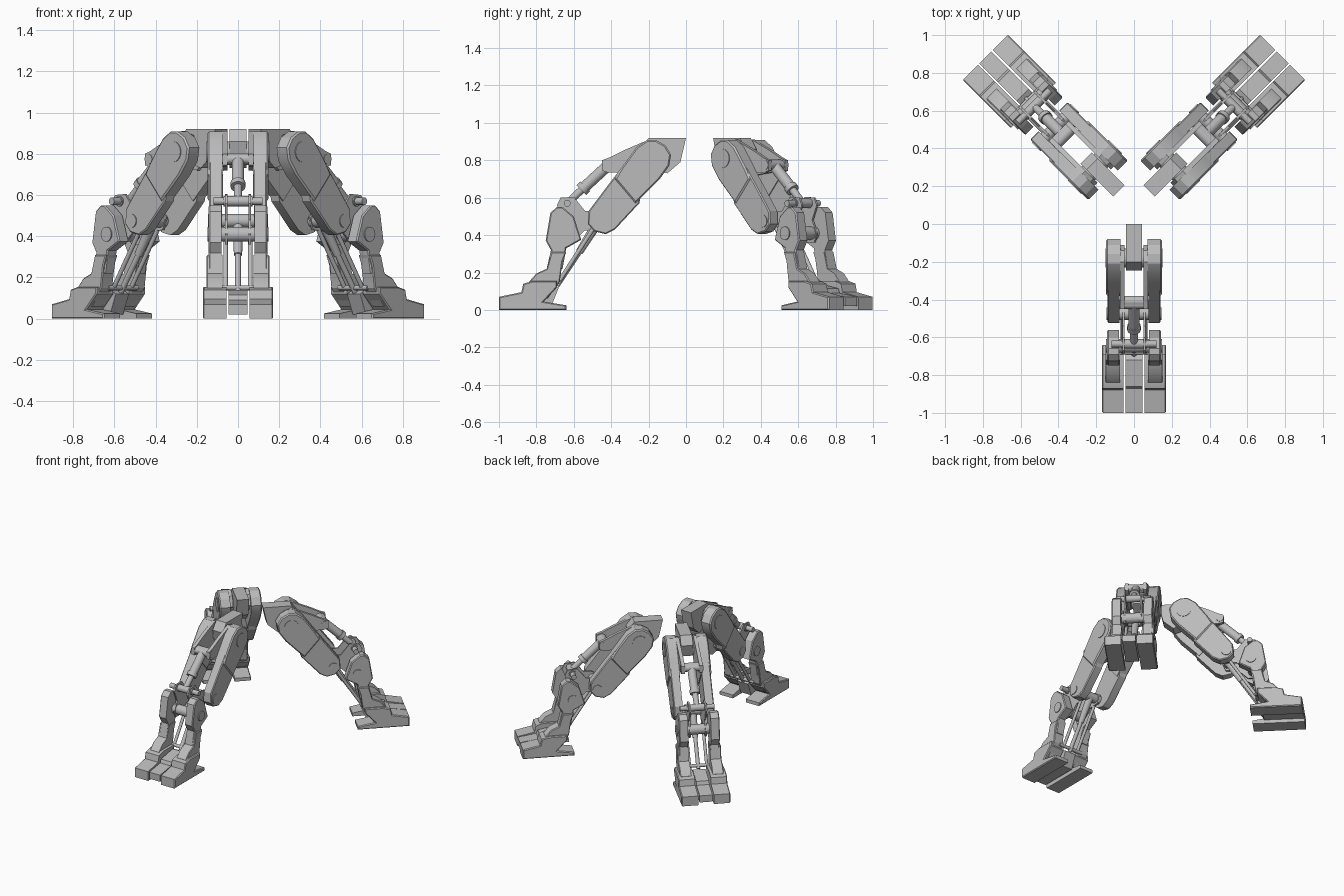
import bpy, bmesh
from math import radians
from mathutils import Vector, Matrix

cube = bpy.data.objects.get("Cube")
if cube:
    bpy.data.objects.remove(cube, do_unlink=True)

grey = bpy.data.materials.new("plain_grey_metal")
grey.use_nodes = True
grey.diffuse_color = (0.5, 0.5, 0.5, 1)
grey.node_tree.nodes["Principled BSDF"].inputs["Base Color"].default_value = (0.5, 0.5, 0.5, 1)

# Each leg is made once, then placed three times: position and turn about z
LEGS = {"front": (0, 0, 0), "back_left": (0.08, 0.175, 135), "back_right": (-0.08, 0.175, -135)}


def place(name, bm):
    """Share one mesh between the three legs."""
    bmesh.ops.recalc_face_normals(bm, faces=bm.faces)
    mesh = bpy.data.meshes.new(name)
    bm.to_mesh(mesh)
    bm.free()
    mesh.materials.append(grey)
    mesh.polygons.foreach_set("use_smooth", [True] * len(mesh.polygons))
    mesh.set_sharp_from_angle(angle=radians(28))
    for leg, (x, y, turn) in LEGS.items():
        ob = bpy.data.objects.new(leg + "_" + name, mesh)
        ob.location = (x, y, 0)
        ob.rotation_euler.z = radians(turn)
        bpy.context.collection.objects.link(ob)


def prism(bm, profile, x0, x1, chamfer=0.0):
    """Side profile of (distance outward, height), extruded across x."""
    face = bm.faces.new([bm.verts.new((x0, -u, z)) for u, z in profile])
    out = bmesh.ops.extrude_face_region(bm, geom=[face])["geom"]
    verts = [g for g in out if isinstance(g, bmesh.types.BMVert)]
    bmesh.ops.translate(bm, verts=verts, vec=(x1 - x0, 0, 0))
    if chamfer:
        rim = [e for e in bm.edges if all(v in verts for v in e.verts)]
        bmesh.ops.bevel(bm, geom=rim, offset=chamfer, segments=1, affect="EDGES")


def plate(name, profile, x0, x1, chamfer=0.0, pair=True):
    for side, label in ((1, "left_"), (-1, "right_")) if pair else ((1, ""),):
        bm = bmesh.new()
        prism(bm, profile, side * x0, side * x1, chamfer)
        place(label + name, bm)


def rod(name, a, b, r1, r2=None):
    a, b = Vector(a), Vector(b)
    d = b - a
    turn = d.to_track_quat("Z", "Y").to_matrix().to_4x4()
    bm = bmesh.new()
    bmesh.ops.create_cone(bm, cap_ends=True, segments=20, radius1=r1, radius2=r2 or r1,
                          depth=d.length, matrix=Matrix.Translation((a + b) / 2) @ turn)
    place(name, bm)


def pin(name, u, z, half, r):
    rod(name, (-half, -u, z), (half, -u, z), r)


# Hip bracket in the middle
plate("hip_bracket", [(0, .92), (.2, .92), (.245, .86), (.22, .77), (.1, .73), (.03, .79)],
      -.042, .042, pair=False)

# Thigh: broad rounded upper shell and a slimmer lower arm
plate("thigh_shell", [(.09, .77), (.08, .83), (.11, .88), (.16, .908), (.21, .908), (.265, .87),
                      (.345, .76), (.38, .70), (.27, .57), (.14, .70)], .072, .148, .008)
plate("thigh_arm", [(.2, .80), (.33, .78), (.43, .65), (.52, .53), (.525, .46), (.49, .42),
                    (.43, .405), (.38, .43), (.25, .57)], .078, .14, .006)
# Forward bracket carrying the upper piston
plate("piston_bracket", [(.11, .82), (.14, .89), (.2, .91), (.34, .85), (.41, .815), (.45, .80),
                         (.45, .745), (.42, .735), (.34, .735), (.22, .72)], .05, .075)

# Knee: thin link joining the three pivots
plate("knee_link", [(.43, .49), (.455, .43), (.54, .425), (.61, .36), (.67, .36), (.69, .41),
                    (.655, .48), (.69, .56), (.67, .60), (.60, .605), (.54, .53), (.48, .525)], .05, .062)

# Shin with knee guard, ankle and foot
plate("shin", [(.66, .55), (.69, .55), (.725, .52), (.75, .37), (.722, .32), (.745, .22),
               (.66, .22), (.64, .33), (.56, .375), (.60, .50)], .08, .142, .006)
plate("ankle", [(.72, .31), (.745, .22), (.80, .195), (.84, .15), (.84, .07), (.74, .06),
                (.675, .15), (.66, .26), (.64, .31)], .075, .152, .005)
plate("foot", [(.64, 0), (1, 0), (1, .07), (.88, .095), (.87, .14), (.82, .155), (.69, .155),
               (.69, .12), (.76, .045), (.64, .025)], .055, .17, .006)
plate("middle_toe", [(.72, .02), (1, .02), (1, .07), (.87, .09), (.86, .115), (.72, .14), (.68, .12)],
      -.045, .045, pair=False)

# Pivot pins and their round caps
pin("hip_pin", .18, .81, .152, .05)
pin("hip_axle", .18, .81, .08, .035)
pin("bracket_pin", .425, .775, .078, .025)
pin("bracket_sleeve", .41, .775, .062, .03)
pin("knee_pin", .475, .475, .145, .033)
pin("link_pin", .635, .57, .07, .025)
pin("link_sleeve", .635, .57, .12, .018)
pin("shin_pin", .645, .41, .148, .036)
pin("ankle_pin", .68, .15, .1, .012)

# Upper piston: wide cylinder, slim shaft and collars
rod("upper_piston_cylinder", (0, -.42, .77), (0, -.55, .65), .03)
rod("upper_piston_collar", (0, -.54, .66), (0, -.56, .64), .036)
rod("upper_piston_shaft", (0, -.55, .65), (0, -.635, .57), .02)

# Lower piston: tapered cylinder and slim shaft down to the toe
rod("lower_piston_cylinder", (0, -.47, .47), (0, -.57, .31), .026, .02)
rod("lower_piston_shaft", (0, -.56, .325), (0, -.69, .13), .014)

# Slim side rods following the shin
for side, label in ((1, "left"), (-1, "right")):
    rod(label + "_shin_rod", (side * .06, -.48, .46), (side * .06, -.68, .15), .011)
